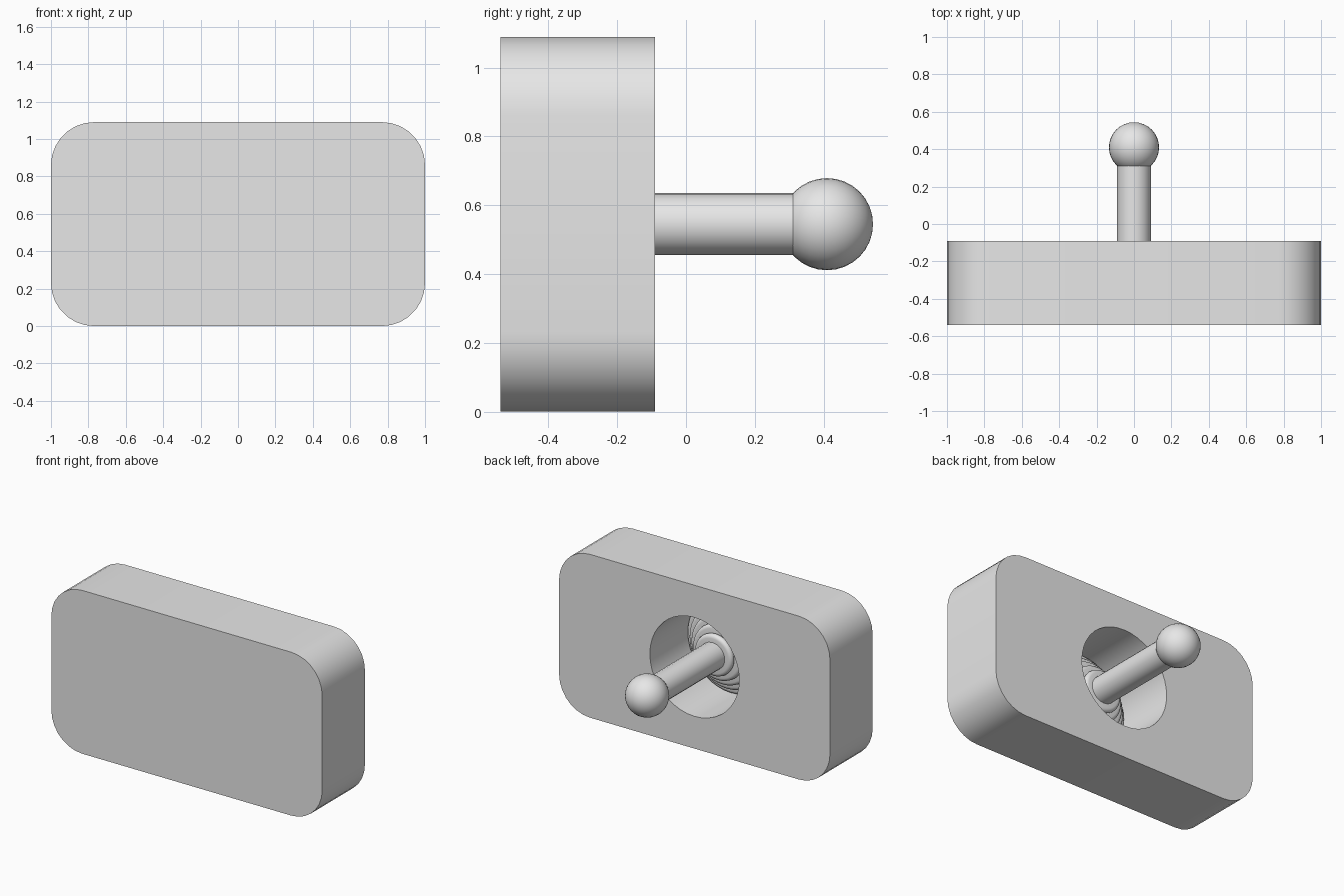
import bpy, bmesh, math
from mathutils import Matrix, Vector

default = bpy.data.objects.get("Cube")
if default:
    bpy.data.objects.remove(default, do_unlink=True)

MID_Z = 0.545
BACK, FRONT = -0.09, -0.54
FLOOR = FRONT + 0.03

grey = bpy.data.materials.new("plain_grey")
grey.use_nodes = True
grey.diffuse_color = (0.8, 0.8, 0.8, 1)
grey.node_tree.nodes["Principled BSDF"].inputs["Base Color"].default_value = (0.8, 0.8, 0.8, 1)


def make_object(name, bm):
    bmesh.ops.recalc_face_normals(bm, faces=bm.faces)
    mesh = bpy.data.meshes.new(name)
    bm.to_mesh(mesh)
    bm.free()
    mesh.materials.append(grey)
    obj = bpy.data.objects.new(name, mesh)
    bpy.context.collection.objects.link(obj)
    return obj


def smooth(obj):
    bpy.ops.object.select_all(action='DESELECT')
    obj.select_set(True)
    bpy.context.view_layer.objects.active = obj
    bpy.ops.object.shade_smooth_by_angle(angle=math.radians(32))


def lathe(name, profile, sides):
    """Turn (radius, y) points around the lever axis."""
    bm = bmesh.new()
    verts = [bm.verts.new((r, y, MID_Z)) for r, y in profile]
    edges = [bm.edges.new(pair) for pair in zip(verts, verts[1:])]
    bmesh.ops.spin(bm, geom=verts + edges, cent=(0, 0, MID_Z), axis=(0, 1, 0),
                   angle=math.tau, steps=sides, use_merge=True)
    bmesh.ops.remove_doubles(bm, verts=bm.verts, dist=0.0005)
    return make_object(name, bm)


# Housing block with rounded corners
bm = bmesh.new()
bmesh.ops.create_cube(bm, size=1)
bmesh.ops.scale(bm, vec=(2, BACK - FRONT, 2 * MID_Z), verts=bm.verts)
bmesh.ops.translate(bm, vec=(0, (BACK + FRONT) / 2, MID_Z), verts=bm.verts)
corners = [e for e in bm.edges if abs((e.verts[0].co - e.verts[1].co).y) > 0.1]
bmesh.ops.bevel(bm, geom=corners, offset=0.23, segments=7, profile=0.5, affect='EDGES')
housing = make_object("housing", bm)

# Round recess in the back
cutter = lathe("recess_cutter", [(0, FLOOR), (0.33, FLOOR), (0.33, 0.1), (0, 0.1)], 40)
cut = housing.modifiers.new("recess", 'BOOLEAN')
cut.operation = 'DIFFERENCE'
cut.solver = 'EXACT'
cut.object = cutter
bpy.context.view_layer.objects.active = housing
bpy.ops.object.modifier_apply(modifier=cut.name)
bpy.data.objects.remove(cutter, do_unlink=True)
smooth(housing)

# Pleated boot: stacked rounded rings shrinking towards the lever
RINGS, PITCH = 5, 0.046
profile = []
for i in range(RINGS):
    radius = 0.30 - i * 0.046
    y = FLOOR + PITCH * (i + 0.5)
    for k in range(7):
        a = math.pi * k / 6
        profile.append((radius + 0.023 * math.sin(a), y - PITCH / 2 * math.cos(a)))
profile.append((0.08, FLOOR + PITCH * RINGS))
smooth(lathe("boot", profile, 40))

# Lever shaft
smooth(lathe("lever_shaft", [(0, FLOOR), (0.09, FLOOR), (0.09, 0.38), (0, 0.38)], 20))

# Ball knob
bm = bmesh.new()
place = Matrix.Translation((0, 0.41, MID_Z)) @ Matrix.Rotation(math.pi / 2, 4, 'X')
bmesh.ops.create_uvsphere(bm, u_segments=32, v_segments=16, radius=0.134, matrix=place)
smooth(make_object("ball_knob", bm))
